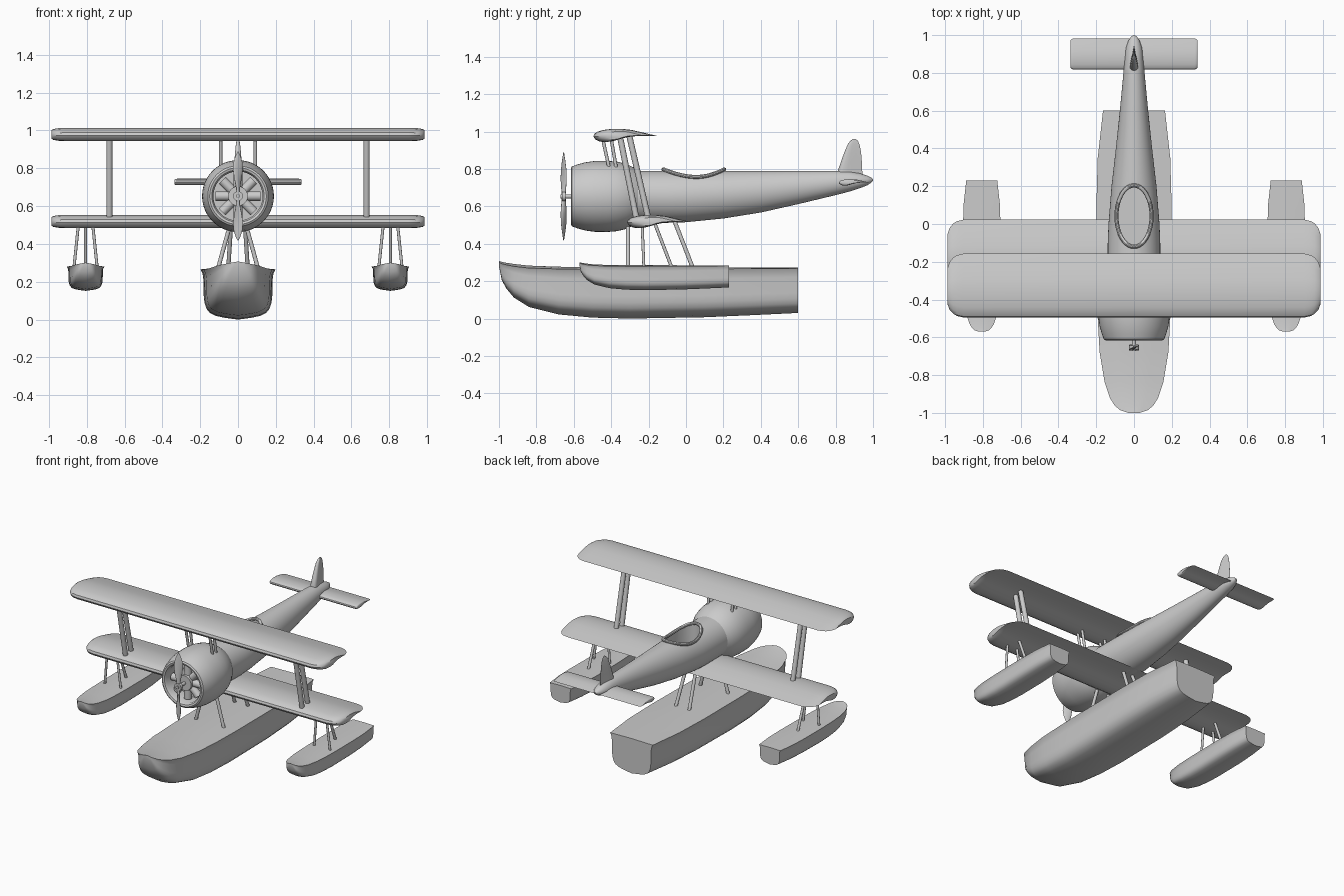
import bpy, bmesh, math
from mathutils import Vector, Matrix

old = bpy.data.objects.get("Cube")
if old:
    bpy.data.objects.remove(old, do_unlink=True)

GREY = (0.6, 0.6, 0.6, 1.0)
mat = bpy.data.materials.new("plain grey")
mat.use_nodes = True
mat.diffuse_color = GREY
mat.node_tree.nodes["Principled BSDF"].inputs["Base Color"].default_value = GREY
parts = []
AXIS_Z = 0.653


def finish(name, bm):
    bmesh.ops.recalc_face_normals(bm, faces=bm.faces)
    mesh = bpy.data.meshes.new(name)
    bm.to_mesh(mesh)
    bm.free()
    mesh.materials.append(mat)
    ob = bpy.data.objects.new(name, mesh)
    bpy.context.collection.objects.link(ob)
    parts.append(ob)
    return ob


def loft(name, rings, close=False):
    """Skin a list of equal rings; cap the ends, or join last to first."""
    bm = bmesh.new()
    loops = [[bm.verts.new(p) for p in ring] for ring in rings]
    n = len(loops[0])
    pairs = list(zip(loops, loops[1:] + loops[:1])) if close else list(zip(loops, loops[1:]))
    for a, b in pairs:
        for i in range(n):
            j = (i + 1) % n
            bm.faces.new((a[i], a[j], b[j], b[i]))
    if not close:
        bm.faces.new(loops[0])
        bm.faces.new(loops[-1])
    return finish(name, bm)


def rod(name, a, b, r, sides=14):
    a, b = Vector(a), Vector(b)
    d = b - a
    bm = bmesh.new()
    bmesh.ops.create_cone(bm, cap_ends=True, segments=sides, radius1=r, radius2=r, depth=d.length,
                          matrix=Matrix.Translation((a + b) / 2) @ d.to_track_quat('Z', 'Y').to_matrix().to_4x4())
    return finish(name, bm)


def circle(n):
    return [(math.cos(2 * math.pi * i / n), math.sin(2 * math.pi * i / n)) for i in range(n)]


def sample(table, t):
    """Linear interpolation in a table whose first column is the key."""
    for a, b in zip(table, table[1:]):
        if t <= b[0]:
            f = (t - a[0]) / (b[0] - a[0])
            return [p + (q - p) * f for p, q in zip(a, b)]
    return table[-1]


# Fuselage: y, half width, top, bottom
body = [(-.42, .14, .79, .515), (-.1, .139, .79, .512), (0, .135, .79, .515), (.2, .119, .79, .535),
        (.4, .096, .79, .567), (.6, .075, .79, .612), (.8, .056, .79, .66), (.87, .05, .787, .678),
        (.93, .043, .776, .697), (.97, .03, .764, .713), (.99, .017, .754, .726), (1, .005, .745, .737)]
fuselage = loft("fuselage", [[(c * w, y, (t + b) / 2 + s * (t - b) / 2) for c, s in circle(48)]
                             for y, w, t, b in body])

# Cockpit opening and its rim
CY, RX, RY = .042, .093, .162
cutter = loft("cockpit_cutter", [[(c * RX, CY + s * RY, z) for c, s in circle(40)] for z in (.66, .95)])
cutter.hide_render = True
mod = fuselage.modifiers.new("cockpit", 'BOOLEAN')
mod.operation, mod.object, mod.solver = 'DIFFERENCE', cutter, 'EXACT'
bpy.context.view_layer.objects.active = fuselage
bpy.ops.object.modifier_apply(modifier=mod.name)
parts.remove(cutter)
bpy.data.objects.remove(cutter, do_unlink=True)

rim = []
for c, s in circle(40):
    x, y = c * RX, CY + s * RY
    _, w, t, b = sample(body, y)
    z = (t + b) / 2 + (t - b) / 2 * math.sqrt(1 - (x / w) ** 2) + .007
    out = Vector((c / RX, s / RY, 0)).normalized()
    rim.append([Vector((x, y, z)) + out * (u * .011) + Vector((0, 0, v * .011)) for u, v in circle(10)])
loft("cockpit_rim", rim, close=True)

# Cowling: radius, y, turned around the engine axis
cowl = [(.13, -.5), (.13, -.6), (.138, -.612), (.15, -.616), (.16, -.61), (.171, -.58), (.182, -.54),
        (.189, -.49), (.19, -.42), (.186, -.37), (.174, -.32), (.155, -.28), (.135, -.25)]
loft("cowling", [[(c * r, y, AXIS_Z + s * r) for c, s in circle(48)] for r, y in cowl])

# Radial engine
rod("crankcase", (0, -.5, AXIS_Z), (0, -.59, AXIS_Z), .052, 32)
for i in range(8):
    a = i * math.pi / 4
    d = Vector((math.cos(a), 0, math.sin(a)))
    o = Vector((0, -.55, AXIS_Z))
    rod("engine_cylinder", o + d * .04, o + d * .118, .025, 16)

# Propeller
rod("propeller_shaft", (0, -.5, AXIS_Z), (0, -.672, AXIS_Z), .011, 16)
rod("propeller_hub", (0, -.643, AXIS_Z), (0, -.664, AXIS_Z), .026, 20)
blade = [(0, .01, .01, 70), (.04, .014, .009, 60), (.09, .024, .007, 40), (.14, .03, .006, 28),
         (.18, .025, .005, 22), (.21, .015, .004, 18), (.236, .002, .002, 15)]
for sign in (1, -1):
    rings = []
    for r, w, t, twist in blade:
        rot = Matrix.Rotation(math.radians(twist) * sign, 3, 'Z')
        rings.append([rot @ Vector((c * w, s * t, 0)) + Vector((0, -.654, AXIS_Z + sign * r))
                      for c, s in circle(16)])
    loft("propeller_blade", rings)

# Airfoil outline in chord units, leading edge at 0
foil = [(0, 0), (.015, .045), (.07, .08), (.16, .105), (.3, .122), (.45, .122), (.6, .105), (.8, .06), (1, .012),
        (.8, .012), (.6, .002), (.45, -.03), (.32, -.07), (.2, -.088), (.1, -.08), (.03, -.045)]


def wing(name, lead, z, chord, span, tip, blunt):
    """tip: inset from the end, front trim, rear trim, thickness."""
    half = [(span - i * blunt, f * blunt, r * blunt, t) for i, f, r, t in tip]
    stations = [(-x, f, r, t) for x, f, r, t in half] + half[::-1]
    loft(name, [[(x, lead + f + u * (chord - f - r), z + .02 * chord + (v - .02) * chord * t) for u, v in foil]
                for x, f, r, t in stations])


tip = [(0, .07, .075, .62), (.01, .042, .045, .8), (.03, .02, .02, .91), (.05, .008, .008, .97), (.085, 0, 0, 1)]
wing("upper_wing", -.495, .973, .338, .987, tip, 1)
wing("lower_wing", -.315, .513, .338, .987, tip, 1)
wing("tailplane", .818, .725, .164, .337, tip, .2)

# Fin: height, front, rear, half thickness
fin = [(.74, .81, .95, .024), (.79, .812, .942, .022), (.84, .829, .94, .019), (.89, .847, .936, .015),
       (.93, .864, .928, .011), (.95, .879, .919, .007), (.961, .894, .907, .002)]
tear = [(0, 0), (.03, .6), (.1, .92), (.2, 1), (.4, .8), (.7, .38), (1, .02)]
tear += [(u, -v) for u, v in reversed(tear[1:])]
loft("fin", [[(v * t, a + u * (b - a), z) for u, v in tear] for z, a, b, t in fin])

# Float hull: y, half width, deck crown, gunwale, keel
hull = [(-1, .03, .317, .312, .29), (-.985, .075, .313, .303, .215), (-.96, .103, .308, .297, .17),
        (-.92, .128, .302, .289, .122), (-.84, .155, .293, .28, .072), (-.68, .182, .287, .275, .032),
        (-.5, .192, .286, .273, .015), (-.3, .197, .285, .273, .01), (.1, .199, .284, .275, .017),
        (.35, .192, .283, .277, .028), (.6, .164, .282, .279, .04)]
# Section below the gunwale: width share, height share
side = [(1, 1), (.94, .91), (.92, .8), (.91, .45), (.89, .32), (.84, .21), (.75, .13), (.6, .075), (.35, .035)]


def float_hull(name, x0, fy, fx, fz):
    rings = []
    for y, w, top, gun, keel in hull:
        half = [(u * w, keel + v * (gun - keel)) for u, v in side]
        pts = [(0, top), (w * .5, gun + (top - gun) * .55)] + half + [(0, keel)]
        pts += [(-x, z) for x, z in reversed(half)] + [(-w * .5, gun + (top - gun) * .55)]
        rings.append([(x0 + x * fx, fy(y), fz(z)) for x, z in pts])
    loft(name, rings)


float_hull("main_float", 0, lambda y: y, 1, lambda z: z - .01)
for sx, label in ((1, "left"), (-1, "right")):
    float_hull(label + "_float", sx * .806, lambda y: -.57 + (y + 1) * .5, .5,
               lambda z: .152 + (z - .01) * .485)

    # Struts between the wings and above the cowling
    rod(label + "_front_wing_strut", (sx * .68, -.35, .96), (sx * .68, -.262, .52), .016)
    rod(label + "_rear_wing_strut", (sx * .68, -.305, .985), (sx * .68, -.198, .52), .016)
    rod(label + "_front_cabane_strut", (sx * .092, -.445, .96), (sx * .092, -.41, .80), .009)
    rod(label + "_rear_cabane_strut", (sx * .092, -.40, .96), (sx * .092, -.372, .80), .009)

    # Struts to the main float
    rod(label + "_front_main_strut", (sx * .045, -.31, .49), (sx * .108, -.31, .262), .011)
    rod(label + "_rear_main_strut", (sx * .035, -.065, .53), (sx * .052, .04, .262), .011)

    # Struts to the side float
    for dx in (1, -1):
        rod(label + "_front_float_strut", (sx * .806 + dx * .036, -.235, .52),
            (sx * .806 + dx * .062, -.225, .27), .008)
    rod(label + "_rear_float_strut", (sx * .806, -.175, .53), (sx * .806, -.075, .27), .009)

# Smooth shading with sharp edges kept
bpy.ops.object.select_all(action='DESELECT')
for ob in parts:
    ob.select_set(True)
bpy.context.view_layer.objects.active = fuselage
bpy.ops.object.shade_smooth_by_angle(angle=math.radians(35))
